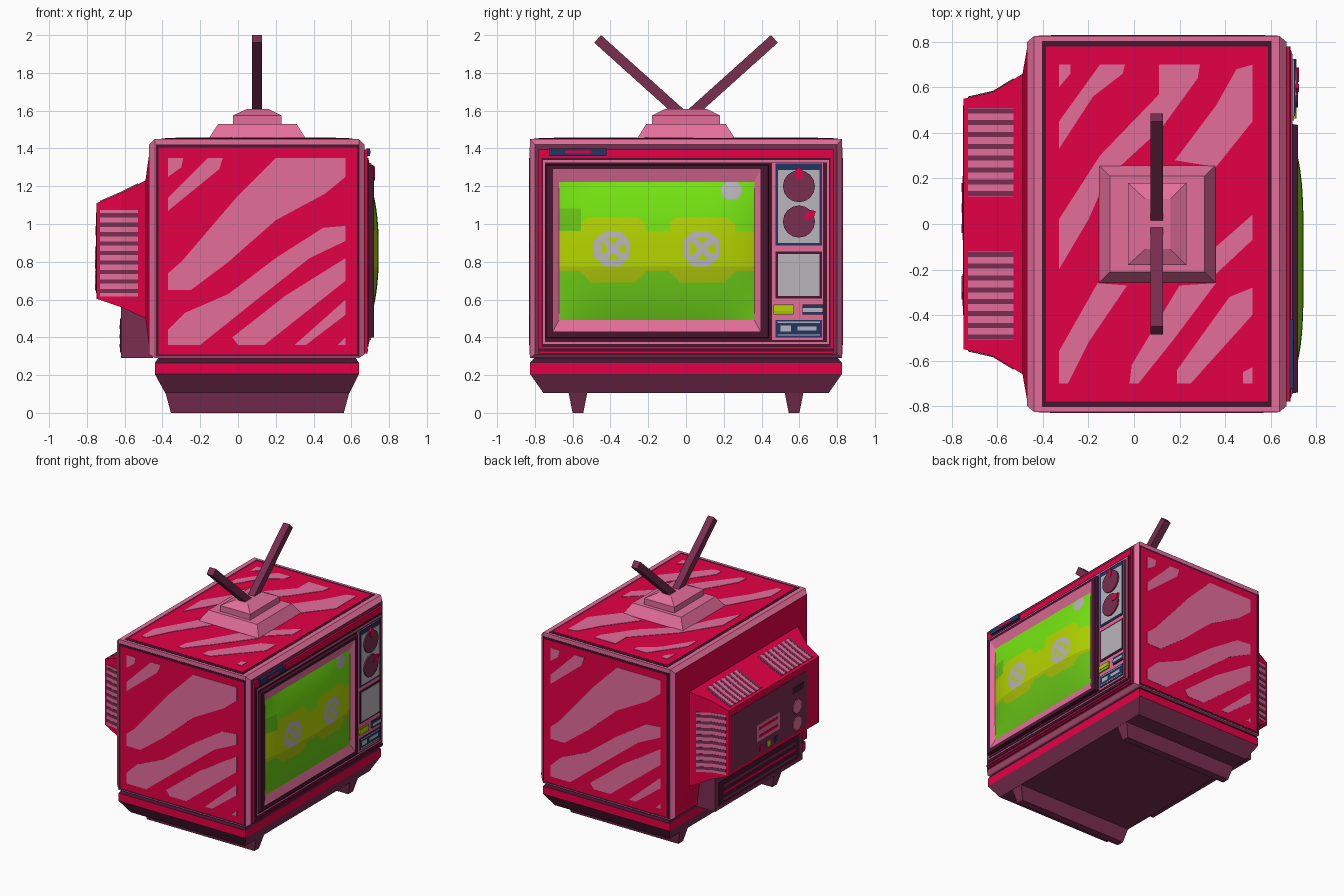
import bpy, bmesh, math
from mathutils import Matrix, Vector

if "Cube" in bpy.data.objects:
    bpy.data.objects.remove(bpy.data.objects["Cube"])


def mat(name, r, g, b):
    m = bpy.data.materials.new(name)
    lin = [((c / 255 + 0.055) / 1.055) ** 2.4 if c > 10 else c / 255 / 12.92 for c in (r, g, b)]
    m.diffuse_color = (*lin, 1)
    m.use_nodes = True
    m.node_tree.nodes["Principled BSDF"].inputs["Base Color"].default_value = m.diffuse_color
    return m


RED, PINK = mat("red", 229, 0, 70), mat("pink", 227, 110, 154)
PLUM, DARK = mat("plum", 121, 46, 80), mat("dark_plum", 72, 21, 47)
GREEN, DEEP = mat("bright_green", 122, 238, 18), mat("deep_green", 106, 200, 22)
LIME, GREY = mat("yellow_green", 182, 214, 0), mat("grey", 186, 182, 188)
NAVY, OLIVE = mat("navy", 32, 54, 100), mat("olive", 168, 190, 8)


def pt(axis, p, a, b):
    v = [a, b]
    v.insert(axis, p)
    return v


def finish(name, bm, mats):
    bmesh.ops.recalc_face_normals(bm, faces=bm.faces[:])
    me = bpy.data.meshes.new(name)
    bm.to_mesh(me)
    bm.free()
    for m in mats:
        me.materials.append(m)
    ob = bpy.data.objects.new(name, me)
    bpy.context.collection.objects.link(ob)
    return ob


def loft(name, axis, rings, mats, bands=None, caps=(0, 0), ring_closed=False):
    """Join rectangles (pos, a0, a1, b0, b1) along an axis; bands/caps give material slots."""
    bm = bmesh.new()
    loops = [[bm.verts.new(pt(axis, p, a, b)) for a, b in ((a0, b0), (a1, b0), (a1, b1), (a0, b1))]
             for p, a0, a1, b0, b1 in rings]
    pairs = list(zip(loops, loops[1:] + loops[:1]))
    if not ring_closed:
        pairs.pop()
        for i, lp in enumerate((loops[0], loops[-1])):
            bm.faces.new(lp).material_index = caps[i]
    for i, (l0, l1) in enumerate(pairs):
        for k in range(4):
            f = bm.faces.new((l0[k], l0[k - 1], l1[k - 1], l1[k]))
            f.material_index = bands[i] if bands else 0
    return finish(name, bm, mats)


def box(name, axis, p0, p1, a0, a1, b0, b1, m):
    return loft(name, axis, [(p0, a0, a1, b0, b1), (p1, a0, a1, b0, b1)], [m])


def prisms(name, axis, p0, p1, polys, m):
    bm = bmesh.new()
    for poly in polys:
        lo = [bm.verts.new(pt(axis, p0, a, b)) for a, b in poly]
        hi = [bm.verts.new(pt(axis, p1, a, b)) for a, b in poly]
        bm.faces.new(lo)
        bm.faces.new(hi)
        for k in range(len(poly)):
            bm.faces.new((lo[k], lo[k - 1], hi[k - 1], hi[k]))
    return finish(name, bm, [m])


# cabinet with chamfered pink edges
loft("cabinet", 0, [(-.47, -.80, .80, .31, 1.42), (-.44, -.825, .825, .29, 1.45),
                    (.64, -.825, .825, .29, 1.45), (.67, -.80, .80, .31, 1.42)],
     [PINK, RED, PLUM], caps=(1, 2))

# side and top panels with painted reflection streaks
side_streaks = [
    [(-.37, 1.35), (-.29, 1.35), (-.30, 1.30), (-.37, 1.25)],
    [(-.37, 1.07), (-.37, 1.14), (-.16, 1.35), (-.08, 1.35), (-.10, 1.29)],
    [(-.37, .65), (-.37, .74), (-.3, .8), (0, 1.15), (.2, 1.35), (.57, 1.35), (.57, 1.25),
     (.46, 1.16), (.2, 1.02), (-.05, .8), (-.25, .65)],
    [(-.37, .36), (-.37, .44), (-.28, .53), (-.05, .63), (.2, .82), (.45, .98), (.57, .99),
     (.57, .91), (.38, .82), (.1, .6), (-.2, .36)],
    [(-.03, .40), (0, .36), (.14, .36), (.57, .70), (.57, .82), (.25, .62)],
    [(.3, .36), (.36, .36), (.57, .52), (.57, .60)],
    [(.53, .36), (.57, .36), (.57, .40)]]
for s, side in ((-1, "left"), (1, "right")):
    box(side + "_panel_border", 1, s * .80, s * .827, -.435, .64, .298, 1.42, DARK)
    box(side + "_panel", 1, s * .80, s * .829, -.42, .63, .31, 1.405, RED)
    polys = [[(x if s < 0 else .205 - x, z) for x, z in p] for p in side_streaks]
    prisms(side + "_streaks", 1, s * .82, s * .831, polys, PINK)
box("top_panel_border", 2, 1.44, 1.452, -.405, .605, -.805, .805, DARK)
box("top_panel", 2, 1.44, 1.454, -.387, .588, -.78, .78, RED)
prisms("top_streaks", 2, 1.45, 1.457, [
    [(-.33, .7), (-.28, .7), (-.28, .66), (-.33, .6)],
    [(-.33, .33), (-.33, .45), (-.15, .7), (-.04, .7), (-.05, .66), (-.18, .56)],
    [(-.33, -.2), (-.33, .02), (-.15, .3), (.11, .57), (.11, .7), (.29, .7), (.28, .64),
     (.12, .42), (-.12, .2), (-.2, .02)],
    [(.52, .7), (.45, .68), (.36, .52), (.18, .28), (.36, .25), (.52, .45)],
    [(-.33, -.7), (-.33, -.56), (-.16, -.26), (-.03, -.27), (-.2, -.52), (-.29, -.7)],
    [(-.02, -.7), (.02, -.7), (.18, -.5), (.36, -.26), (.2, -.27), (-.01, -.62)],
    [(.19, -.7), (.25, -.7), (.52, -.4), (.52, -.28), (.42, -.32), (.19, -.64)],
    [(.36, -.22), (.36, -.1), (.52, .04), (.52, -.07)],
    [(.48, -.7), (.52, -.7), (.52, -.63), (.48, -.65)]], PINK)

# base and runner feet
loft("base", 2, [(.105, -.385, .59, -.755, .755), (.205, -.44, .64, -.825, .825),
                 (.265, -.44, .64, -.825, .825), (.295, -.42, .62, -.80, .80)],
     [PLUM, RED, DARK], bands=[0, 1, 2, 0], caps=(0, 2))
for s in (-1, 1):
    loft("foot_runner", 2, [(0, -.355, .56, s * .572 - .028, s * .572 + .028),
                            (.11, -.385, .59, s * .572 - .05, s * .572 + .05)], [PLUM])

# stacked front trim
for name, x, y, z0, z1, m in (("front_trim_outer", .685, .78, .315, 1.395, RED),
                              ("front_trim_line", .69, .765, .35, 1.35, DARK),
                              ("front_trim_pink", .694, .757, .366, 1.338, PINK),
                              ("front_recess", .697, .747, .376, 1.325, DARK)):
    box(name, 0, .66, x, -y, y, z0, z1, m)
box("front_lower_strip", 0, .66, .688, -.78, .78, .325, .34, DARK)
box("name_plate", 0, .68, .70, -.725, -.42, 1.36, 1.40, NAVY)
box("name_plate_mark", 0, .69, .702, -.64, -.50, 1.372, 1.388, RED)

# screen frame with sloped pink bezel
loft("screen_frame", 0, [(.69, -.745, .44, .395, 1.315), (.72, -.74, .435, .40, 1.31),
                         (.72, -.705, .395, .43, 1.29), (.699, -.67, .36, .495, 1.22)],
     [DARK, PINK], bands=[0, 0, 1, 0], ring_closed=True)


# bulged screen coloured by rule: bands, two round emblems and a highlight
def octagon(dy, dz):
    return max(abs(dy), abs(dz), (abs(dy) + abs(dz)) * .7071)


def screen_slot(y, z):
    near = False
    for cy in (-.387, .085):
        dy, dz = y - cy, z - .87
        r = octagon(dy, dz)
        if r < .096:
            return 3 if r > .062 or abs(dy - dz) < .026 or abs(dy + dz) < .02 else 2
        near = near or (abs(dy) < .168 and abs(dy) + abs(dz) < .30)
    if octagon(y - .24, z - 1.18) < .05:
        return 3
    if .75 < z < .96 or (near and .69 < z < 1.035):
        return 2 if z > .77 else 4
    if y < -.56 and .95 < z < 1.08:
        return 1
    return 0 if z > .87 else 1


bm = bmesh.new()
NY, NZ = 88, 62
grid = []
for j in range(NZ + 1):
    v = 2 * j / NZ - 1
    grid.append([])
    for i in range(NY + 1):
        u = 2 * i / NY - 1
        x = .7 + .045 * (1 - u ** 4) * (1 - abs(v) ** 2.5)
        grid[j].append(bm.verts.new((x, -.155 + u * .52, .857 + v * .367)))
for j in range(NZ):
    for i in range(NY):
        f = bm.faces.new((grid[j][i], grid[j][i + 1], grid[j + 1][i + 1], grid[j + 1][i]))
        c = f.calc_center_median()
        f.material_index = screen_slot(c.y, c.z)
        f.smooth = True
finish("screen", bm, [GREEN, DEEP, LIME, GREY, OLIVE])

# control column: plates (y0, y1, z0, z1, front x)
for name, y0, y1, z0, z1, x, m in (
        ("control_column", .455, .725, .385, 1.322, .703, PINK),
        ("dial_plate", .475, .72, .885, 1.32, .707, NAVY),
        ("dial_plate_face", .488, .708, .90, 1.285, .710, GREY),
        ("speaker_frame", .475, .72, .605, .855, .707, DARK),
        ("speaker_face", .488, .708, .618, .842, .710, GREY),
        ("left_button", .464, .57, .52, .573, .712, OLIVE),
        ("left_button_face", .464, .57, .54, .565, .715, LIME),
        ("right_button", .618, .724, .52, .573, .712, NAVY),
        ("right_button_face", .618, .724, .535, .556, .715, GREY),
        ("lower_plate", .475, .72, .40, .492, .707, NAVY),
        ("lower_plate_line_a", .485, .71, .476, .483, .709, GREY),
        ("lower_plate_line_b", .485, .71, .409, .416, .709, GREY),
        ("lower_plate_mark_a", .50, .555, .43, .462, .709, GREY),
        ("lower_plate_mark_b", .59, .69, .435, .457, .709, GREY)):
    box(name, 0, .69, x, y0, y1, z0, z1, m)
for z, ang in ((1.2, 0), (1.013, -58)):
    ring = [(.598 + .085 * math.cos(math.radians(22.5 * k)), z + .085 * math.sin(math.radians(22.5 * k)))
            for k in range(16)]
    prisms("dial", 0, .70, .72, [ring], PLUM)
    rot = Matrix.Rotation(math.radians(ang), 2)
    tip = [rot @ Vector(p) for p in ((-.018, .05), (0, .03), (.018, .05), (.018, .085), (0, .105), (-.018, .085))]
    prisms("dial_pointer", 0, .71, .725, [[(.598 + p.x, z + p.y) for p in tip]], RED)

# rear housing
loft("rear_housing", 0, [(-.75, -.55, .55, .605, 1.11), (-.62, -.58, .58, .56, 1.165),
                         (-.49, -.66, .66, .50, 1.23), (-.465, -.80, .80, .31, 1.41)], [RED])
box("rear_lower_box", 0, -.62, -.45, -.53, .53, .29, .57, PLUM)
box("rear_lower_recess", 0, -.624, -.6, -.49, .49, .32, .50, DARK)
for k in range(3):
    box("rear_lower_slat", 0, -.627, -.6, -.44, .44, .345 + k * .05, .365 + k * .05, RED if k == 1 else PLUM)


# vents follow the slope of the housing
def vent(name, top, sign, a, b, lift, m):
    rings = []
    for x, y, z in ((-.73, .555, 1.118), (-.62, .58, 1.165), (-.53, .635, 1.21)):
        if top:
            rings.append((x, a, b, z - .02, z + lift))
        else:
            rings.append((x, sign * (y - .02), sign * (y + lift), a, b))
    loft(name, 0, rings, [m])


for s in (-1, 1):
    vent("side_vent_plate", False, s, .615, 1.075, .003, PINK)
    for k in range(9):
        vent("side_vent_slat", False, s, .635 + k * .05, .657 + k * .05, .005, PLUM)
    vent("top_vent_plate", True, 1, *sorted((s * .12, s * .51)), .003, PINK)
    for k in range(8):
        c = s * (.133 + k * .052)
        vent("top_vent_slat", True, 1, c - .011, c + .011, .005, PLUM)

# rear connector panel
for name, y0, y1, z0, z1, x, m in (
        ("rear_panel", -.40, .52, .635, 1.06, .752, PLUM),
        ("rear_label", -.07, .21, .74, .87, .754, PINK),
        ("rear_label_line_a", -.04, .18, .825, .845, .756, RED),
        ("rear_label_line_b", -.04, .18, .765, .785, .756, RED),
        ("rear_slot", -.36, -.22, .94, .99, .754, DARK),
        ("rear_jack_a", .14, .18, .66, .70, .757, RED),
        ("rear_jack_b", .05, .09, .66, .70, .757, LIME),
        ("rear_jack_c", -.04, 0, .66, .70, .757, NAVY)):
    box(name, 0, -.74, -x, y0, y1, z0, z1, m)
for z in (.83, .70):
    prisms("rear_knob", 0, -.74, -.758, [[(-.28 + .055 * math.cos(k * math.pi / 4 + .39),
           z + .055 * math.sin(k * math.pi / 4 + .39)) for k in range(8)]], PINK)

# antenna base and two rods
loft("antenna_base_lower", 2, [(1.45, -.157, .36, -.26, .26), (1.53, -.105, .31, -.21, .21)], [PINK])
loft("antenna_base_upper", 2, [(1.53, -.026, .23, -.18, .18), (1.575, -.026, .23, -.18, .18),
                               (1.61, .05, .16, -.11, .11)], [PINK])
for s in (-1, 1):
    p0, p1 = Vector((.1, s * .015, 1.573)), Vector((.1, s * .468, 1.98))
    rod = box("antenna_rod", 2, 0, (p1 - p0).length, -.027, .027, -.027, .027, PLUM)
    ang = math.atan2(p1.y - p0.y, p1.z - p0.z)
    rod.matrix_world = Matrix.Translation(p0) @ Matrix.Rotation(-ang, 4, 'X')
